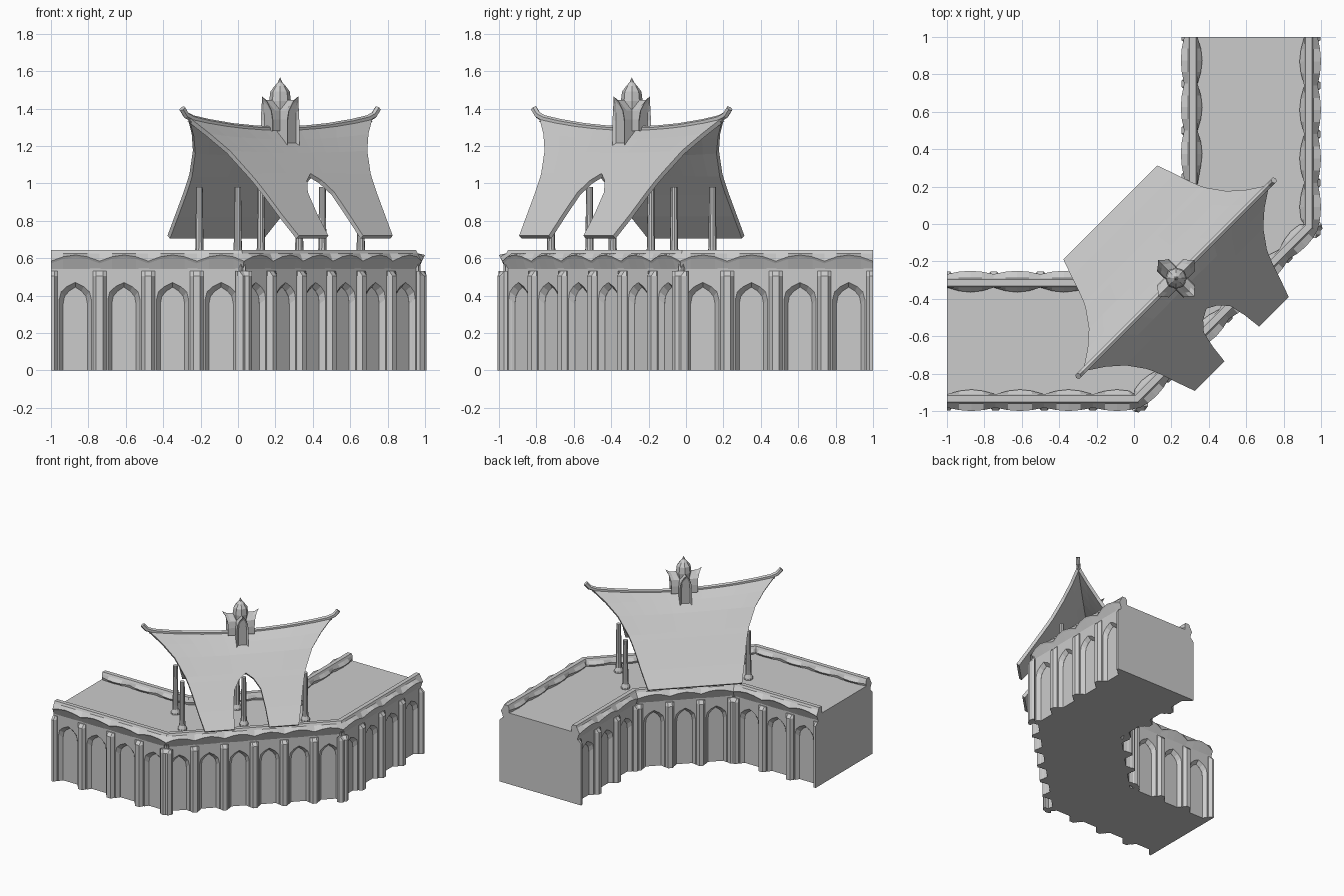
import bpy, bmesh, math
from mathutils import Vector as V

if "Cube" in bpy.data.objects:
    bpy.data.objects.remove(bpy.data.objects["Cube"])

stone = bpy.data.materials.new("light grey stone")
stone.diffuse_color = (0.6, 0.6, 0.6, 1)
stone.use_nodes = True
stone.node_tree.nodes["Principled BSDF"].inputs["Base Color"].default_value = stone.diffuse_color


def make(name, bm):
    bmesh.ops.remove_doubles(bm, verts=bm.verts, dist=1e-5)
    bmesh.ops.recalc_face_normals(bm, faces=bm.faces)
    me = bpy.data.meshes.new(name)
    bm.to_mesh(me)
    bm.free()
    me.materials.append(stone)
    ob = bpy.data.objects.new(name, me)
    bpy.context.collection.objects.link(ob)
    return ob


def loft(bm, rings):
    """Join closed rings with quads and cap both ends."""
    rs = [[bm.verts.new(p) for p in r] for r in rings]
    n = len(rs[0])
    for a, b in zip(rs, rs[1:]):
        for i in range(n):
            j = (i + 1) % n
            bm.faces.new((a[i], a[j], b[j], b[i]))
    bm.faces.new(rs[0])
    bm.faces.new(rs[-1][::-1])


# Wall lines: corner points and bays per stretch, body lies to the left
OUTER = ([V(p) for p in ((-1, -1, 0), (.04, -1, 0), (1, -.04, 0), (1, 1, 0))], (4, 6, 4))
INNER = ([V(p) for p in ((.25, 1, 0), (.25, .25, 0), (-.25, -.25, 0), (-1, -.25, 0))], (3, 3, 3))


def stretches(line):
    pts, bays = line
    for p, q, n in zip(pts, pts[1:], bays):
        d = (q - p).normalized()
        yield p, q, d, V((d.y, -d.x, 0)), n


def mitres(line):
    ns = [s[3] for s in stretches(line)]
    mid = [(a + b) / (1 + a.dot(b)) for a, b in zip(ns, ns[1:])]
    return [ns[0]] + mid + [ns[-1]]


# Solid body with walkway deck
bm = bmesh.new()
plan = [p - m * .065 for line in (OUTER, INNER) for p, m in zip(line[0], mitres(line))]
loft(bm, [[p + V((0, 0, z)) for p in plan] for z in (0, .585)])
make("wall_body", bm)


def bay_outline(w, a, top):
    arch = [(1, 0), (1, top - .09), (.88, top - .05), (.52, top - .022), (0, top)]
    arch = [(a * x, z) for x, z in arch]
    return ([(-w / 2, 0), (-w / 2, .58), (w / 2, .58), (w / 2, 0)] + arch
            + [(-x, z) for x, z in arch[-2::-1]])


def cornice_profile(a):
    """Section (outward, height); a is 0 over a pilaster and 1 mid bay."""
    return [(-.07, .515), (-.04, .53), (-.025 + .018 * a, .572 + .033 * a),
            (-.018 + .018 * a, .584 + .033 * a), (-.04, .626), (-.048, .643),
            (-.082, .643), (-.09, .626), (-.09 - .025 * a, .603), (-.09, .57)]


for side, line in (("outer", OUTER), ("inner", INNER)):
    arches, pil, cor = bmesh.new(), bmesh.new(), bmesh.new()
    rings = []
    ms = mitres(line)
    for k, (p, q, d, nrm, n) in enumerate(stretches(line)):
        w = (q - p).length / n

        def at(u, o, z):
            return p + d * u + nrm * o + V((0, 0, z))

        for i in range(n):
            # splayed arch niche of one bay
            c = (i + .5) * w
            loft(arches, [[at(c + x, o, z) for x, z in bay_outline(w, a, t)]
                          for o, a, t in ((-.035, .33 * w, .47), (-.064, .25 * w, .445),
                                          (-.07, .25 * w, .445))])
        for i in range(n + 1):
            # faceted pilaster, halved at the open ends
            lo = 0 if (k == 0 and i == 0) else -1
            hi = 0 if (k == 2 and i == n) else 1
            s = w / .26
            sec = [(lo * .036 * s, -.045), (lo * .036 * s, -.028), (lo * .018 * s, -.004),
                   (hi * .018 * s, -.004), (hi * .036 * s, -.028), (hi * .036 * s, -.045)]
            top = [(u, min(o, -.028)) for u, o in sec]
            loft(pil, [[at(i * w + u, o, 0) for u, o in sec],
                       [at(i * w + u, o, .505) for u, o in sec],
                       [at(i * w + u, o, .53) for u, o in top]])
        # scalloped cornice and coping, mitred at the corners
        steps = n * 4
        for j in range(steps + (k == 2)):
            m = ms[k] if j == 0 else ms[k + 1] if j == steps else nrm
            base = p + d * (j * w / 4)
            prof = cornice_profile(abs(math.sin(math.pi * j / 4)))
            rings.append([base + m * o + V((0, 0, z)) for o, z in prof])
    loft(cor, rings)
    make(side + "_arch_niches", arches)
    make(side + "_pilasters", pil)
    make(side + "_cornice", cor)

# Pavilion frame: u runs along the ridge, v points out of the corner
C = V((.225, -.29, 0))
U = V((1, 1, 0)).normalized()
W = V((1, -1, 0)).normalized()


def pav(u, v, z):
    return C + U * u + W * v + V((0, 0, z))


# Roof sheets: rows of (distance from ridge, half width, height, opening half width)
ROWS = [(0, .69, 1.28, 0), (.06, .6, 1.225, 0), (.13, .52, 1.155, 0), (.22, .455, 1.045, 0),
        (.25, .44, 1.008, .055), (.30, .42, .945, .1), (.39, .39, .83, .12), (.487, .355, .712, .131)]
for name, sgn in (("roof_front", 1), ("roof_back", -1)):
    bm = bmesh.new()
    for side in (-1, 1):
        grid = []
        for v, out, z, hole in ROWS:
            hole = hole if sgn > 0 else 0
            row = []
            for i in range(6):
                u = hole + (out - hole) * i / 5
                sag = .06 * (u / .69) ** 2 * max(0, 1 - v / .2)
                row.append(bm.verts.new(pav(side * u, sgn * v, z + sag)))
            grid.append(row)
        for a, b in zip(grid, grid[1:]):
            for i in range(5):
                bm.faces.new((a[i], a[i + 1], b[i + 1], b[i]))
    ob = make(name, bm)
    mod = ob.modifiers.new("thickness", 'SOLIDIFY')
    mod.thickness = .025
    mod.offset = 0

# Ridge beam with upturned tips
bm = bmesh.new()
half = [(0, 1.285), (.18, 1.29), (.36, 1.303), (.54, 1.325), (.66, 1.345), (.71, 1.365), (.74, 1.40)]
path = [(-u, z) for u, z in half[:0:-1]] + half
rings = []
for i, (u, z) in enumerate(path):
    a, b = path[max(i - 1, 0)], path[min(i + 1, len(path) - 1)]
    t = V((b[0] - a[0], b[1] - a[1])).normalized()
    ring = []
    for k in range(6):
        s, c = math.sin(k * math.pi / 3), math.cos(k * math.pi / 3)
        ring.append(pav(u - t.y * .019 * c, .017 * s, z + t.x * .019 * c))
    rings.append(ring)
loft(bm, rings)
make("ridge_beam", bm)


def lathe(bm, u, v, prof, n):
    loft(bm, [[pav(u + r * math.cos(2 * math.pi * k / n), v + r * math.sin(2 * math.pi * k / n), z)
               for k in range(n)] for r, z in prof])


# Six posts under the roof
bm = bmesh.new()
for u in (-.465, 0, .465):
    for v in (-.145, .145):
        lathe(bm, u, v, [(.034, .58), (.034, .6), (.024, .625), (.022, .66), (.018, .98)], 10)
make("roof_posts", bm)

# Ridge ornament: four arched arms with flared tips, and a spire
bm = bmesh.new()
prof = [(-.045, 1.18, .1), (-.045, 1.34, .1), (-.038, 1.39, .104), (-.02, 1.435, .118), (0, 1.465, .138),
        (.02, 1.435, .118), (.038, 1.39, .104), (.045, 1.34, .1), (.045, 1.18, .1)]
for a, b in ((1, 0), (0, 1), (-1, 0), (0, -1)):
    low = 0 if b else .1  # arms on the ridge stop at the beam
    rings = []
    for f in (0, .75, 1):
        rings.append([pav(a * r * f + b * w, b * r * f - a * w, z + (low if z < 1.2 else 0)
                          - (.02 if f < 1 and z > 1.4 else 0)) for w, z, r in prof])
    # recessed arched face
    inner = [(w * .7, 1.3 + (z - 1.3) * .85 if z > 1.2 else z, r) for w, z, r in prof]
    rings.append([pav(a * (r - .012) + b * w, b * (r - .012) - a * w, z + (low if z < 1.2 else 0))
                  for w, z, r in inner])
    loft(bm, rings)
make("ridge_ornament", bm)

bm = bmesh.new()
lathe(bm, 0, 0, [(.05, 1.38), (.058, 1.44), (.052, 1.49), (.03, 1.52), (.012, 1.54), (.001, 1.565)], 8)
make("ornament_spire", bm)
